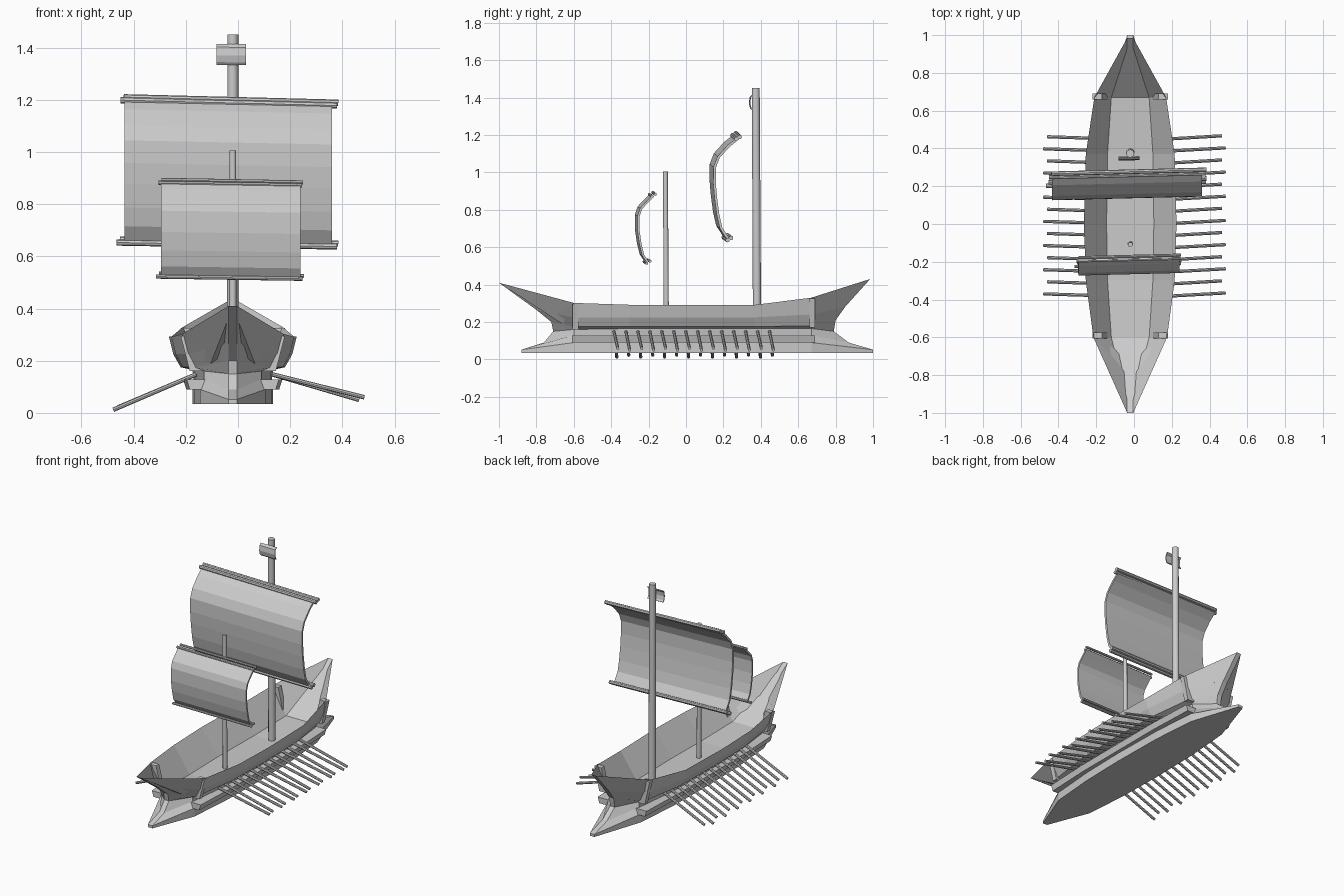
import bpy, bmesh, math
from mathutils import Vector

CX = -0.02  # hull centreline


def make(name, verts, faces):
    me = bpy.data.meshes.new(name)
    me.from_pydata(verts, [], faces)
    bm = bmesh.new()
    bm.from_mesh(me)
    bmesh.ops.remove_doubles(bm, verts=bm.verts, dist=1e-5)
    bmesh.ops.recalc_face_normals(bm, faces=bm.faces)
    bm.to_mesh(me)
    bm.free()
    ob = bpy.data.objects.new(name, me)
    bpy.context.collection.objects.link(ob)
    return ob


def rod(name, a, b, r1, r2=None, n=8, smooth=True):
    a, b = Vector(a), Vector(b)
    d = b - a
    bpy.ops.mesh.primitive_cone_add(vertices=n, radius1=r1, radius2=r1 if r2 is None else r2,
                                    depth=d.length, location=(a + b) / 2,
                                    rotation=d.to_track_quat('Z', 'Y').to_euler())
    ob = bpy.context.object
    ob.name = name
    if smooth:
        bpy.ops.object.shade_smooth_by_angle()
    return ob


# Hull: each level runs bow to stern
# bow y, bow z, stern y, stern z, mid width, bow width, stern width, mid z, bow z, stern z
levels = [
    (-0.88, 0.035, 1.00, 0.035, 0.155, 0.125, 0.125, 0.035, 0.035, 0.035),
    (-0.88, 0.052, 1.00, 0.052, 0.155, 0.125, 0.125, 0.090, 0.090, 0.090),
    (-0.76, 0.090, 0.87, 0.090, 0.150, 0.110, 0.110, 0.130, 0.130, 0.130),
    (-0.71, 0.150, 0.79, 0.150, 0.155, 0.110, 0.110, 0.165, 0.160, 0.165),
    (-0.72, 0.200, 0.80, 0.210, 0.200, 0.150, 0.150, 0.175, 0.175, 0.180),
    (-0.80, 0.265, 0.85, 0.280, 0.228, 0.175, 0.175, 0.225, 0.225, 0.240),
    (-1.00, 0.410, 0.985, 0.430, 0.245, 0.195, 0.190, 0.292, 0.302, 0.330),
    (-0.93, 0.365, 0.93, 0.380, 0.125, 0.100, 0.100, 0.130, 0.150, 0.150),
]
mids = [-0.3, 0.0, 0.37]
verts, faces = [], []
for by, bz, sy, sz, wm, wb, ws, zm, zb, zs in levels:
    row = [(0.016, by, bz), (wb, -0.6, zb)]
    row += [(w, y, zm) for y, w in zip(mids, (wm * 0.96, wm, wm * 0.96))]
    row += [(ws, 0.67, zs), (0.016, sy, sz)]
    verts += [(CX + x, y, z) for x, y, z in row]
    verts += [(CX - x, y, z) for x, y, z in row]
N = 7
for i in range(len(levels) - 1):
    a, b = i * 2 * N, (i + 1) * 2 * N
    for j in range(N - 1):
        for s in (0, N):
            faces.append((a + s + j, a + s + j + 1, b + s + j + 1, b + s + j))
    for e in (0, N - 1):  # stem and stern posts
        faces.append((a + e, a + N + e, b + N + e, b + e))
for base in (0, (len(levels) - 1) * 2 * N):  # bottom and deck
    for j in range(N - 1):
        faces.append((base + j, base + j + 1, base + N + j + 1, base + N + j))
make("hull", verts, faces)

# Outrigger rails along both sides, with end blocks
for side, s in (("right", 1), ("left", -1)):
    plan = [(-0.61, 0.165), (-0.3, 0.178), (0.37, 0.178), (0.69, 0.165)]
    v, f = [], []
    for y, w in plan:
        v += [(CX + s * x, y, z) for x, z in ((0.10, 0.09), (w, 0.09), (w + 0.012, 0.128), (0.10, 0.128))]
    for i in range(3):
        for k in range(4):
            f.append((i * 4 + k, i * 4 + (k + 1) % 4, i * 4 + 4 + (k + 1) % 4, i * 4 + 4 + k))
    f += [(0, 1, 2, 3), (12, 13, 14, 15)]
    make(side + "_rail", v, f)
    for end, y, z0, z1 in (("bow", -0.59, 0.16, 0.295), ("stern", 0.675, 0.17, 0.325)):
        v = [(CX + s * x, y + dy, z) for z, w in ((z0, 0.165), (z1, 0.2))
             for x, dy in ((w - 0.05, -0.016), (w, -0.016), (w, 0.016), (w - 0.05, 0.016))]
        make(f"{side}_{end}_block", v, [(0, 1, 2, 3), (4, 5, 6, 7), (0, 1, 5, 4),
                                        (1, 2, 6, 5), (2, 3, 7, 6), (3, 0, 4, 7)])

# Oars
for i in range(14):
    y = -0.40 + i * 0.064
    alt = 0.02 * (i % 2)
    rod(f"right_oar_{i}", (0.13, y + 0.015, 0.148), (0.484 - alt, y + 0.035, 0.06 - alt / 2), 0.0085)
    rod(f"left_oar_{i}", (-0.16, y + 0.02, 0.148), (-0.478 + alt, y + 0.03, 0.012 + alt / 2), 0.0085)

# Masts
rod("main_mast", (CX, 0.38, 0.13), (CX, 0.373, 1.45), 0.022, 0.021, 12)
rod("fore_mast", (CX, -0.105, 0.13), (CX, -0.11, 1.005), 0.014, 0.013, 12)


# Curved sails: profile is (y, z), slightly skewed across the width
def sail(name, x0, x1, profile, tilt, yaw, thick):
    v = []
    for y, z in profile:
        for x in (x0, x1):
            v.append((x, y + yaw * (x - CX), z + tilt * (x - CX)))
    f = [(2 * i, 2 * i + 1, 2 * i + 3, 2 * i + 2) for i in range(len(profile) - 1)]
    ob = make(name, v, f)
    m = ob.modifiers.new("thickness", 'SOLIDIFY')
    m.thickness = thick
    m.offset = 0


def yards(name, x0, x1, y, z, tilt, yaw, r):
    for k, (dy, dz) in enumerate(((-0.009, -0.005), (0.009, 0.006))):
        rod(f"{name}_{k}", (x0 + k * 0.012, y + dy + yaw * (x0 - CX), z + dz + tilt * (x0 - CX)),
            (x1 + k * 0.004, y + dy + yaw * (x1 - CX), z + dz + tilt * (x1 - CX)), r)


sail("main_sail", -0.435, 0.36,
     [(0.27, 1.19), (0.22, 1.15), (0.165, 1.09), (0.144, 1.035), (0.143, 0.95), (0.15, 0.87),
      (0.162, 0.78), (0.178, 0.71), (0.22, 0.645)], -0.02, 0.025, 0.014)
yards("main_top_yard", -0.45, 0.38, 0.268, 1.193, -0.025, 0.025, 0.012)
yards("main_bottom_yard", -0.465, 0.38, 0.222, 0.65, -0.018, 0.025, 0.012)

sail("fore_sail", -0.295, 0.24,
     [(-0.18, 0.88), (-0.21, 0.85), (-0.247, 0.81), (-0.26, 0.77), (-0.26, 0.69),
      (-0.25, 0.62), (-0.235, 0.56), (-0.21, 0.523)], -0.015, 0.025, 0.012)
yards("fore_top_yard", -0.305, 0.245, -0.18, 0.882, -0.018, 0.025, 0.008)
yards("fore_bottom_yard", -0.315, 0.248, -0.208, 0.523, -0.015, 0.025, 0.008)

# Pennant at the masthead
sail("pennant", -0.082, 0.03, [(0.356, 1.412), (0.344, 1.40), (0.34, 1.37), (0.346, 1.345), (0.354, 1.335)],
     -0.01, 0.02, 0.006)
